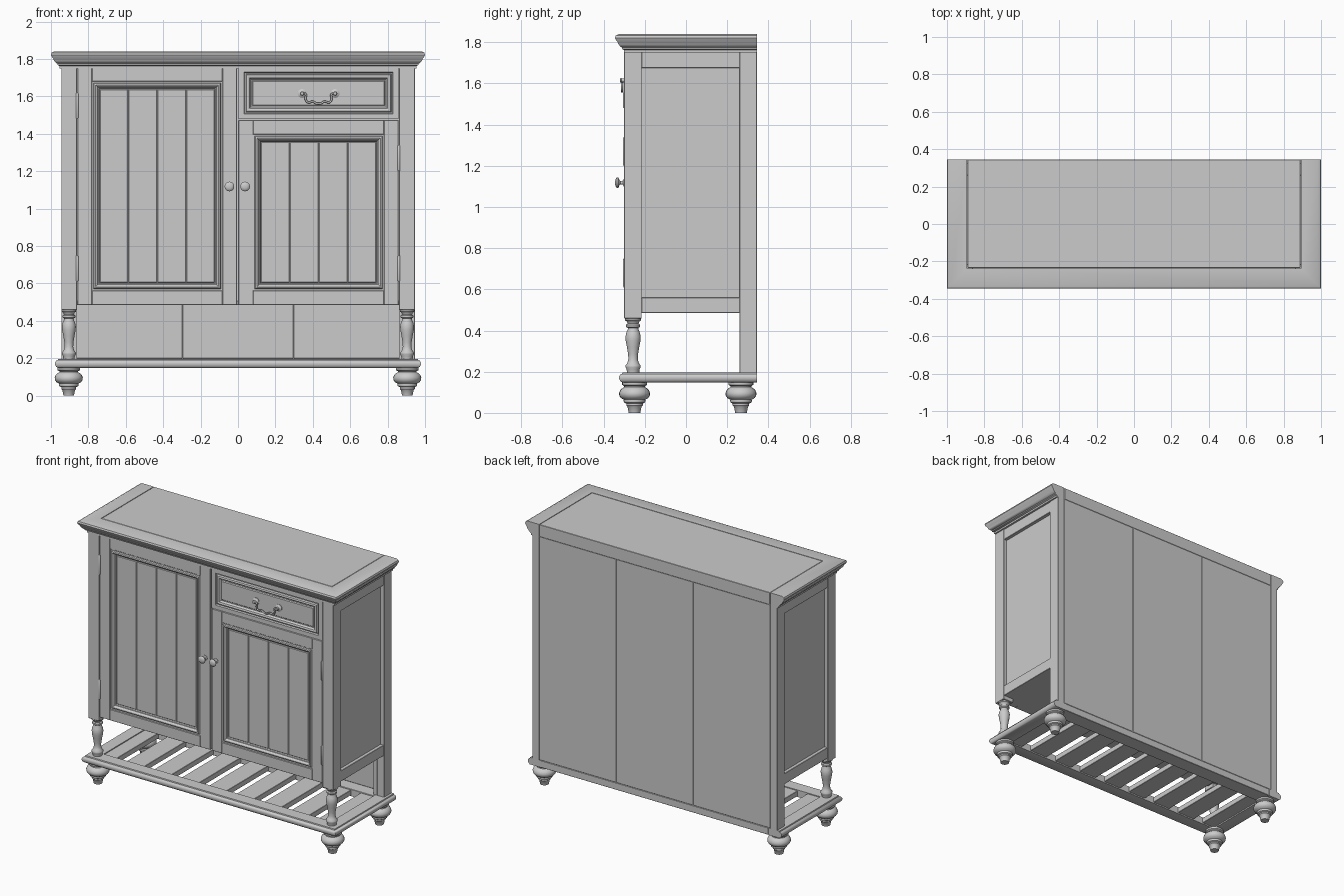
import bpy, bmesh, math
from mathutils import Vector

old = bpy.data.objects.get("Cube")
if old:
    bpy.data.objects.remove(old, do_unlink=True)

paint = bpy.data.materials.new("plain_grey")
paint.use_nodes = True
GREY = (0.6, 0.6, 0.6, 1)
paint.diffuse_color = GREY
paint.node_tree.nodes["Principled BSDF"].inputs["Base Color"].default_value = GREY


def finish(name, bm, smooth=False):
    bmesh.ops.recalc_face_normals(bm, faces=bm.faces)
    mesh = bpy.data.meshes.new(name)
    bm.to_mesh(mesh)
    bm.free()
    mesh.materials.append(paint)
    ob = bpy.data.objects.new(name, mesh)
    bpy.context.collection.objects.link(ob)
    if smooth:
        bpy.ops.object.select_all(action='DESELECT')
        ob.select_set(True)
        bpy.context.view_layer.objects.active = ob
        bpy.ops.object.shade_smooth_by_angle(angle=math.radians(40))
    return ob


def loft(name, rings, smooth=False):
    """Skin closed rings of equal length and cap both ends."""
    bm = bmesh.new()
    rows = [[bm.verts.new(p) for p in ring] for ring in rings]
    n = len(rows[0])
    for a, b in zip(rows, rows[1:]):
        for i in range(n):
            j = (i + 1) % n
            bm.faces.new((a[i], a[j], b[j], b[i]))
    bm.faces.new(rows[0])
    bm.faces.new(rows[-1])
    return finish(name, bm, smooth)


def box(name, x, y, z, bevel=0.002):
    bm = bmesh.new()
    bmesh.ops.create_cube(bm, size=1)
    for v in bm.verts:
        v.co = [lo + (c + 0.5) * (hi - lo) for c, (lo, hi) in zip(v.co, (x, y, z))]
    if bevel:
        bmesh.ops.bevel(bm, geom=bm.edges[:], offset=bevel, segments=1, affect='EDGES')
    return finish(name, bm)


def lathe(name, profile, loc, along_y=False, sides=24):
    """Turn (radius, height) points; along_y points the axis to the front."""
    rings = []
    for r, h in profile:
        ring = []
        for i in range(sides):
            a = math.tau * i / sides
            u, v = r * math.cos(a), r * math.sin(a)
            ring.append(Vector(loc) + Vector((u, -h, v) if along_y else (u, v, h)))
        rings.append(ring)
    return loft(name, rings, True)


def u_moulding(name, half, front, back, profile):
    """Sweep an (inset, z) section round the two sides and the front, mitred."""
    path = [(-1, back), (-1, None), (1, None), (1, back)]
    rings = [[(s * (half - d), front + d if y is None else y, z) for d, z in profile]
             for s, y in path]
    return loft(name, rings, True)


def panel(name, x, z, steps):
    """Nested rectangles given as (inset, y), capped at the front."""
    return loft(name, [[(x[0] + d, y, z[0] + d), (x[1] - d, y, z[0] + d),
                        (x[1] - d, y, z[1] - d), (x[0] + d, y, z[1] - d)] for d, y in steps])


BACK = 0.345
BODY_LO, BODY_HI = 0.485, 1.757
FACE = -0.296

# Top: moulded border and centre board
u_moulding("top_border", 1.0, -BACK, BACK, [
    (0.108, 1.84), (0.018, 1.84), (0.004, 1.833), (0, 1.822), (0.004, 1.812),
    (0.012, 1.803), (0.017, 1.79), (0.028, 1.778), (0.034, 1.775), (0.034, 1.768),
    (0.045, 1.762), (0.045, 1.75), (0.108, 1.75)])
box("top_board", (-0.889, 0.889), (-0.234, BACK), (1.755, 1.84))

# Shelf: rounded rim, back rail, slats
u_moulding("shelf_rim", 0.978, -0.325, BACK, [
    (0.1, 0.197), (0.016, 0.197), (0.014, 0.19), (0.005, 0.186), (0, 0.177),
    (0, 0.166), (0.005, 0.155), (0.014, 0.148), (0.1, 0.148)])
box("shelf_back_rail", (-0.878, 0.878), (0.24, BACK), (0.148, 0.197))
slats = 9
pitch = 0.212
for i in range(slats):
    cx = (i - (slats - 1) / 2) * pitch
    x0, x1 = max(cx - 0.068, -0.878), min(cx + 0.068, 0.878)
    box("shelf_slat", (x0, x1), (-0.225, 0.24), (0.155, 0.192))

# Posts, legs, feet and framed sides, mirrored
foot = [(0.028, 0), (0.034, 0.03), (0.04, 0.036), (0.04, 0.045), (0.05, 0.05),
        (0.053, 0.058), (0.052, 0.064), (0.066, 0.072), (0.074, 0.084), (0.075, 0.096),
        (0.07, 0.11), (0.058, 0.121), (0.05, 0.125), (0.05, 0.13), (0.06, 0.136), (0.06, 0.15)]
leg = [(0.03, 0.195), (0.031, 0.21), (0.037, 0.222), (0.037, 0.23), (0.028, 0.242),
       (0.023, 0.26), (0.024, 0.285), (0.03, 0.32), (0.036, 0.35), (0.037, 0.37),
       (0.033, 0.39), (0.026, 0.405), (0.025, 0.412), (0.034, 0.418), (0.034, 0.428),
       (0.027, 0.434), (0.03, 0.443), (0.039, 0.45), (0.039, 0.465)]
for s in (-1, 1):
    def side(name, a, b, y, z):
        box(name, sorted((s * a, s * b)), y, z)
    side("front_post", 0.862, 0.945, (-0.3, -0.215), (0.458, BODY_HI))
    side("back_post", 0.892, 0.945, (0.26, BACK), (0.195, BODY_HI))
    side("back_post_cheek", 0.86, 0.894, (0.26, 0.327), (0.195, BODY_HI))
    side("side_top_rail", 0.9, 0.941, (-0.216, 0.261), (1.675, BODY_HI))
    side("side_bottom_rail", 0.9, 0.941, (-0.216, 0.261), (BODY_LO, 0.56))
    side("side_panel", 0.9, 0.918, (-0.22, 0.27), (0.5, 1.75))
    lathe("turned_leg", leg, (s * 0.904, -0.257, 0))
    for y in (-0.25, 0.267):
        lathe("bun_foot", foot, (s * 0.905, y, 0))

# Back boards and carcass floor
for i in (-1, 0, 1):
    w = 0.594
    box("back_board", ((i - 0.5) * w, (i + 0.5) * w), (0.325, 0.344), (0.197, BODY_HI), 0.003)
box("carcass_floor", (-0.91, 0.91), (-0.27, 0.326), (BODY_LO, 0.505))
box("carcass_front", (-0.87, 0.87), (-0.262, -0.25), (0.49, BODY_HI), 0)


# Doors: stiles, rails, moulding and vertical boards
def door(name, x0, x1, z0, z1):
    w = 0.077
    y = (FACE, -0.265)
    box(name + "_stile", (x0, x0 + w), y, (z0, z1))
    box(name + "_stile", (x1 - w, x1), y, (z0, z1))
    for a in (z0, z1 - w):
        box(name + "_rail", (x0 + w, x1 - w), y, (a, a + w))
    xi, zi = (x0 + w, x1 - w), (z0 + w, z1 - w)
    panel(name + "_moulding", xi, zi, [
        (0, -0.25), (0, -0.29), (0.008, -0.29), (0.012, -0.298), (0.02, -0.3),
        (0.026, -0.297), (0.032, -0.286), (0.037, -0.284), (0.041, -0.275)])
    m = 0.041
    step = (xi[1] - xi[0] - 2 * m) / 4
    for i in range(4):
        a = xi[0] + m + i * step
        box(name + "_board", (a, a + step), (-0.281, -0.27), (zi[0] + m, zi[1] - m), 0.004)


door("left_side_door", -0.858, -0.006, BODY_LO, BODY_HI)
door("right_side_door", 0.004, 0.858, BODY_LO, 1.474)

# Drawer
panel("drawer_front", (0.004, 0.858), (1.478, BODY_HI), [
    (0, -0.26), (0, FACE), (0.028, FACE), (0.032, -0.286), (0.038, -0.286),
    (0.042, -0.298), (0.05, -0.3), (0.058, -0.297), (0.066, -0.284), (0.072, -0.284),
    (0.077, -0.29)])

# Door knobs
knob = [(0.018, 0), (0.018, 0.004), (0.01, 0.008), (0.008, 0.02), (0.014, 0.026),
        (0.025, 0.031), (0.026, 0.036), (0.022, 0.042), (0.01, 0.046)]
for x in (-0.046, 0.038):
    lathe("door_knob", knob, (x, -0.298, 1.118), True, 16)

# Drawer pull: two rosettes and a drooping bail
PULL_X = 0.431
rosette = [(0.024, 0), (0.024, 0.005), (0.016, 0.01), (0.009, 0.013), (0.009, 0.024),
           (0.012, 0.027), (0.008, 0.032)]
for s in (-1, 1):
    lathe("pull_rosette", rosette, (PULL_X + s * 0.088, -0.289, 1.615), True, 16)
half = [(0.088, 1.618), (0.068, 1.61), (0.07, 1.588), (0.058, 1.568), (0.03, 1.572), (0.012, 1.562)]
points = [(-x, z) for x, z in half] + [(x, z) for x, z in reversed(half)]
curve = bpy.data.curves.new("pull_bail", 'CURVE')
curve.dimensions = '3D'
curve.bevel_depth = 0.0055
curve.bevel_resolution = 2
curve.use_fill_caps = True
spline = curve.splines.new('BEZIER')
spline.bezier_points.add(len(points) - 1)
for p, (x, z) in zip(spline.bezier_points, points):
    p.co = (PULL_X + x, -0.311, z)
    p.handle_left_type = p.handle_right_type = 'AUTO'
spline.resolution_u = 5
curve.materials.append(paint)
bail = bpy.data.objects.new("pull_bail", curve)
bpy.context.collection.objects.link(bail)
bpy.ops.object.select_all(action='DESELECT')
bail.select_set(True)
bpy.context.view_layer.objects.active = bail
bpy.ops.object.convert(target='MESH')

# Hinge barrels
for x, z in ((-0.86, 1.48), (-0.86, 0.61), (0.86, 1.2), (0.86, 0.61)):
    lathe("hinge", [(0.004, 0), (0.007, 0.006), (0.007, 0.134), (0.004, 0.14)],
          (x, -0.299, z), sides=12)
